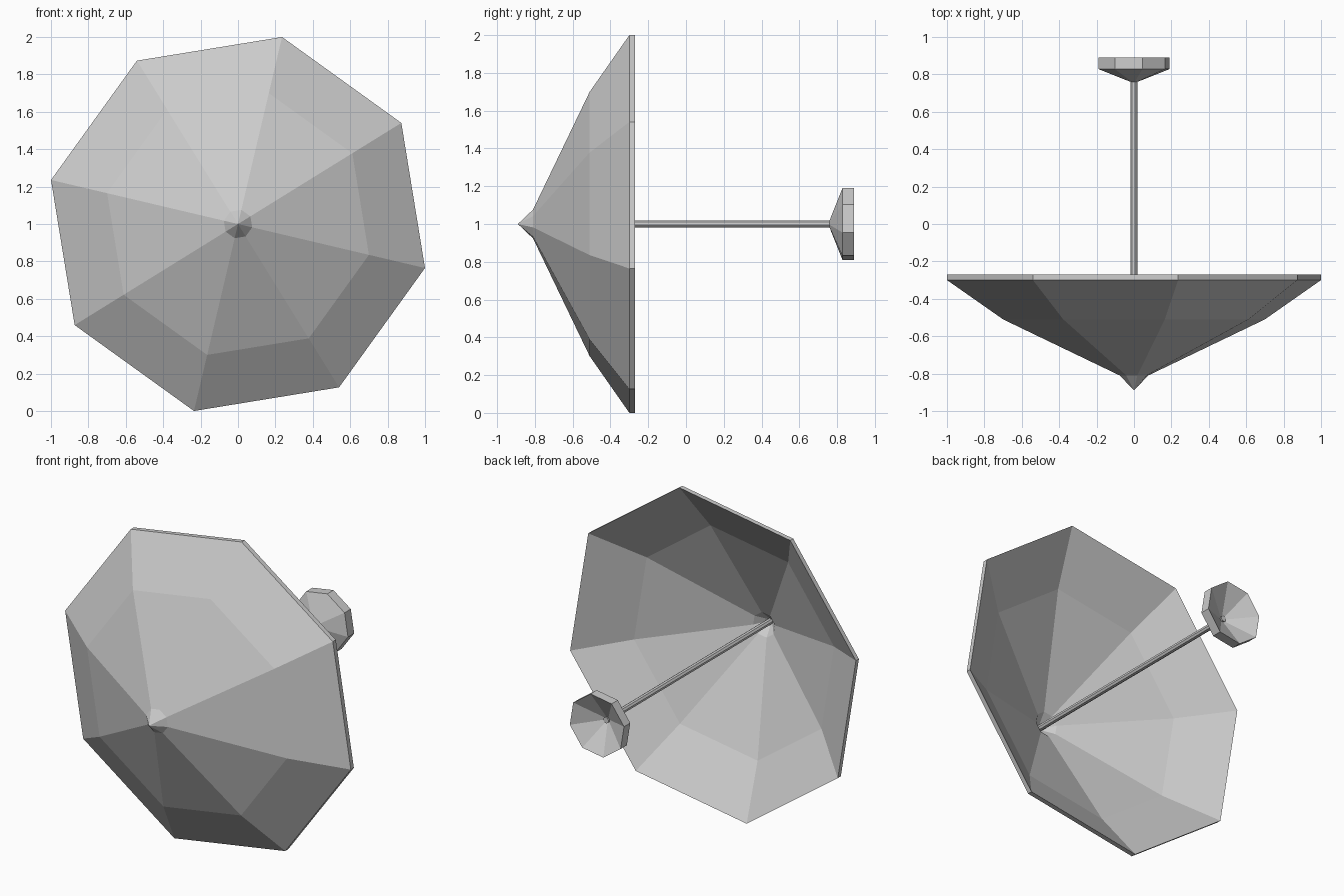
import bpy, bmesh, math

if "Cube" in bpy.data.objects:
    bpy.data.objects.remove(bpy.data.objects["Cube"])

SIDES = 8
TURN = math.radians(-13.25)   # twist of the octagon about the shaft
CENTRE_Z = 1.0


def lathe(name, profile, closed=False):
    """Spin (radius, y) points around the horizontal shaft axis."""
    bm = bmesh.new()
    rings = []
    for r, y in profile:
        if r == 0:
            rings.append([bm.verts.new((0, y, CENTRE_Z))] * SIDES)
            continue
        ring = []
        for i in range(SIDES):
            a = TURN + i * math.tau / SIDES
            ring.append(bm.verts.new((r * math.cos(a), y, CENTRE_Z + r * math.sin(a))))
        rings.append(ring)
    pairs = list(zip(rings, rings[1:]))
    if closed:
        pairs.append((rings[-1], rings[0]))
    for a, b in pairs:
        for i in range(SIDES):
            j = (i + 1) % SIDES
            corners = list(dict.fromkeys((a[i], a[j], b[j], b[i])))
            bm.faces.new(corners)
    bmesh.ops.recalc_face_normals(bm, faces=bm.faces)
    mesh = bpy.data.meshes.new(name)
    bm.to_mesh(mesh)
    bm.free()
    obj = bpy.data.objects.new(name, mesh)
    bpy.context.collection.objects.link(obj)
    return obj


# Canopy: outer skin from the tip to the rim, then the inner skin back to the tip
outer = [(0, -0.89), (0.078, -0.81), (0.719, -0.51), (1.027, -0.30)]
inner = [(r, y + 0.03) for r, y in reversed(outer)]
lathe("canopy", outer + inner)

# Shaft: thin octagonal rod from inside the tip to the handle
lathe("shaft", [(0, -0.86), (0.019, -0.86), (0.019, 0.80), (0, 0.80)])

# Handle: flared cup with a straight rim and a hollow back
lathe("handle_cup", [(0.019, 0.76), (0.195, 0.828), (0.195, 0.89), (0.019, 0.79)], closed=True)
